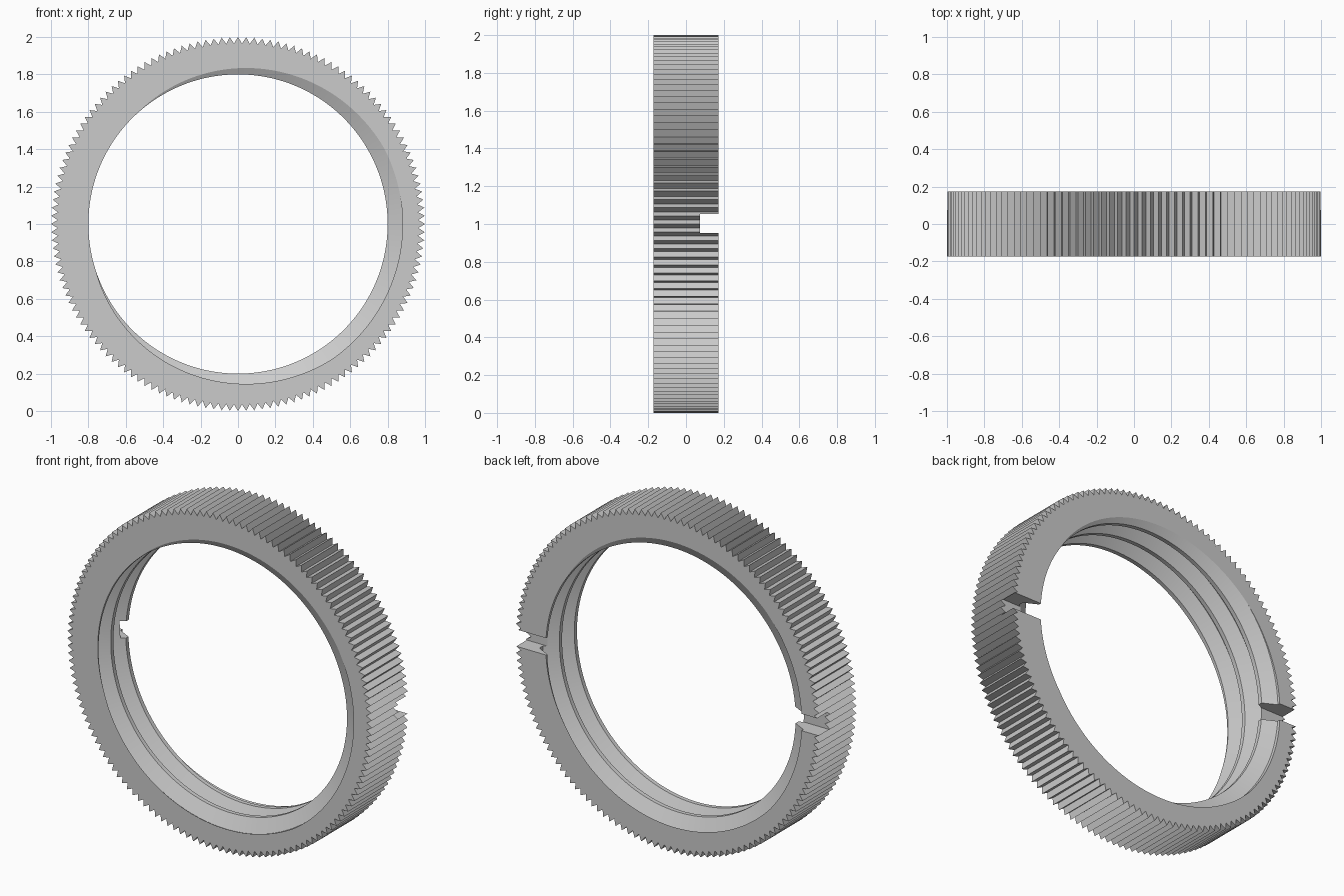
import bpy
import bmesh
from math import cos, sin, tau, radians

cube = bpy.data.objects.get("Cube")
if cube:
    bpy.data.objects.remove(cube, do_unlink=True)

# Main dimensions
WIDTH = 0.345
TEETH = 144
TIP_R, ROOT_R = 1.0, 0.965
CREST_R, GROOVE_R = 0.80, 0.88
PITCH = 0.14
CREST, GROOVE = 0.09, 0.115      # half widths of the thread flats, in pitches
START = radians(14) / tau
COLS = TEETH * 2


def thread_radius(y, turn):
    """Radius of the trapezoid thread at depth y and angle turn."""
    s = (y / PITCH - turn + START) % 1.0
    s = min(s, 1.0 - s)
    t = (s - CREST) / (0.5 - GROOVE - CREST)
    return CREST_R + (GROOVE_R - CREST_R) * min(max(t, 0.0), 1.0)


def thread_depths(turn):
    """Depths of the helical thread edges, clipped to the ring."""
    marks = (-CREST, CREST, 0.5 - GROOVE, 0.5 + GROOVE)
    return [min(max(PITCH * (k + m + turn - START), 0.0), WIDTH)
            for k in range(-2, 4) for m in marks]


def add_vert(bm, r, turn, y):
    a = turn * tau
    return bm.verts.new((-r * cos(a), y - WIDTH / 2, 1 + r * sin(a)))


# Knurled ring with a helical thread inside
bm = bmesh.new()
inner, outer = [], []
for i in range(COLS):
    turn = i / COLS
    inner.append([add_vert(bm, thread_radius(y, turn), turn, y)
                  for y in thread_depths(turn)])
    r = ROOT_R if i % 2 else TIP_R
    outer.append([add_vert(bm, r, turn, y) for y in (0.0, WIDTH)])

for i in range(COLS):
    n = (i + 1) % COLS
    a, b, oa, ob = inner[i], inner[n], outer[i], outer[n]
    shift = 4 if n == 0 else 0       # the helix moves on by one pitch per turn
    for j in range(len(a) - 1 - shift):
        bm.faces.new((a[j], a[j + 1], b[j + 1 + shift], b[j + shift]))
    bm.faces.new((oa[0], ob[0], ob[1], oa[1]))
    bm.faces.new((oa[0], a[0], b[0], ob[0]))
    bm.faces.new((oa[1], ob[1], b[-1], a[-1]))

bmesh.ops.remove_doubles(bm, verts=bm.verts[:], dist=0.00001)
bmesh.ops.recalc_face_normals(bm, faces=bm.faces[:])
mesh = bpy.data.meshes.new("threaded_ring")
bm.to_mesh(mesh)
bm.free()
ring = bpy.data.objects.new("threaded_ring", mesh)
bpy.context.collection.objects.link(ring)

# Grey material
mat = bpy.data.materials.new("plain_grey")
mat.use_nodes = True
grey = (0.6, 0.6, 0.6, 1.0)
mat.diffuse_color = grey
mat.node_tree.nodes["Principled BSDF"].inputs["Base Color"].default_value = grey
mesh.materials.append(mat)

# Spanner slots on both sides of the back face
bpy.ops.mesh.primitive_cube_add(size=1, location=(0, 0.175, 1.003))
cutter = bpy.context.object
cutter.name = "slot_cutter"
cutter.scale = (2.4, 0.2, 0.1)
cutter.hide_render = True
cutter.data.materials.append(mat)

bpy.ops.object.select_all(action='DESELECT')
ring.select_set(True)
bpy.context.view_layer.objects.active = ring
mod = ring.modifiers.new("slots", 'BOOLEAN')
mod.operation = 'DIFFERENCE'
mod.solver = 'EXACT'
mod.object = cutter
bpy.ops.object.modifier_apply(modifier=mod.name)
bpy.data.objects.remove(cutter, do_unlink=True)

bpy.ops.object.shade_smooth_by_angle(angle=radians(20))
